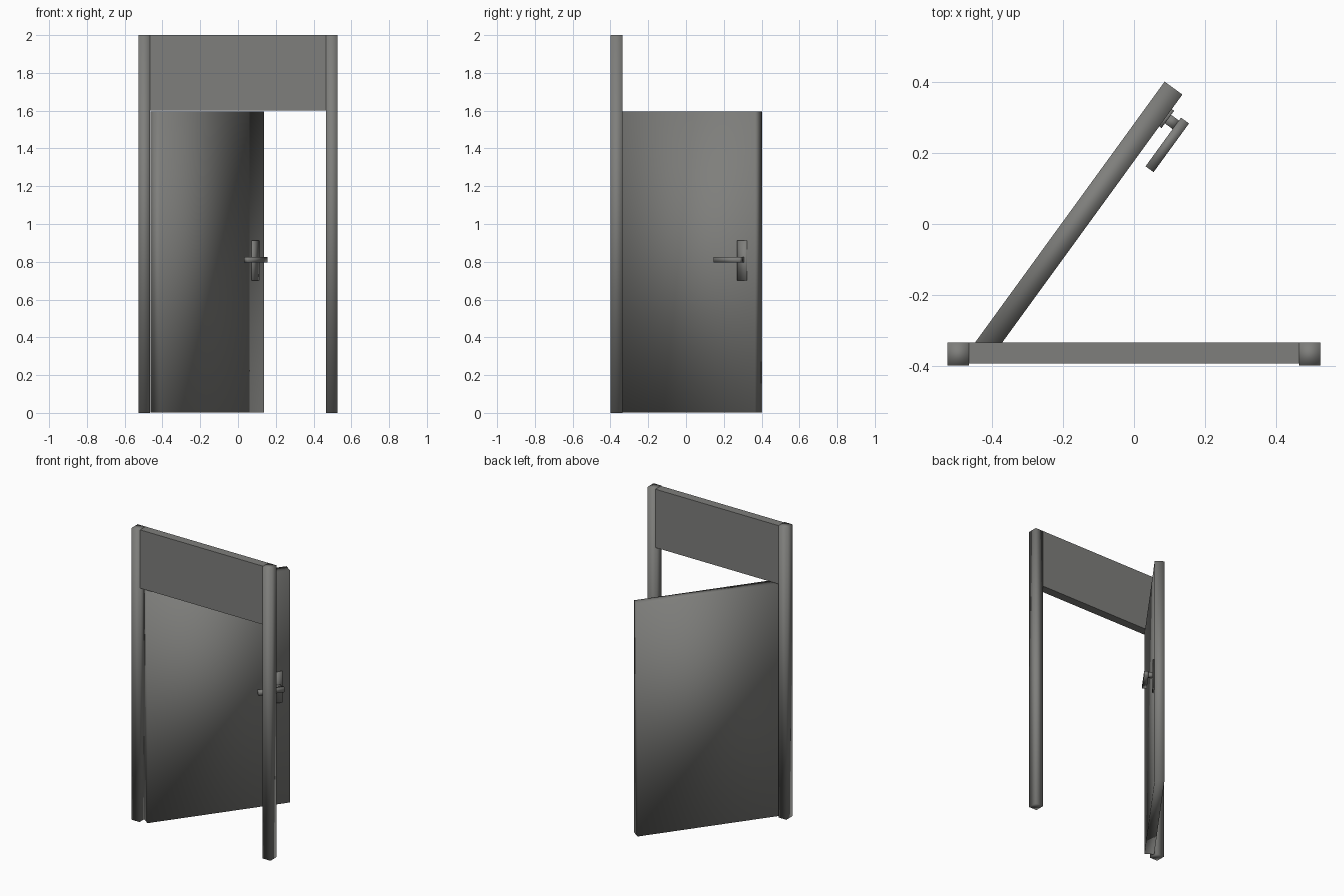
import bpy, bmesh, math
from mathutils import Matrix, Vector

if "Cube" in bpy.data.objects:
    bpy.data.objects.remove(bpy.data.objects["Cube"])

grey = bpy.data.materials.new("warm_grey")
grey.diffuse_color = (0.21, 0.21, 0.2, 1)
grey.use_nodes = True
grey.node_tree.nodes["Principled BSDF"].inputs["Base Color"].default_value = grey.diffuse_color


def box(name, lo, hi, frame=Matrix(), smooth=True):
    """Box between two corners, given in the coordinates of a frame."""
    lo, hi = Vector(lo), Vector(hi)
    bm = bmesh.new()
    bmesh.ops.create_cube(bm, size=1)
    bm.transform(frame @ Matrix.Translation((lo + hi) / 2) @ Matrix.Diagonal((*(hi - lo), 1)))
    for f in bm.faces:
        f.smooth = smooth
    mesh = bpy.data.meshes.new(name)
    bm.to_mesh(mesh)
    bm.free()
    mesh.materials.append(grey)
    obj = bpy.data.objects.new(name, mesh)
    bpy.context.collection.objects.link(obj)
    return obj


# door frame: two posts and a deep header panel
for side, x in (("left", -0.496), ("right", 0.496)):
    box(side + "_post", (x - 0.03, -0.4, 0), (x + 0.03, -0.335, 2))
box("header_panel", (-0.466, -0.394, 1.6), (0.466, -0.335, 2), smooth=False)

# open door: local x runs along the door, local -y is the handle side
swing = Matrix.Translation((-0.413, -0.391, 0)) @ Matrix.Rotation(math.radians(54), 4, 'Z')
box("door_leaf", (0, 0, 0.003), (0.935, 0.062, 1.595), swing)

# handle: back plate, stem and lever
box("handle_plate", (0.824, -0.008, 0.7), (0.884, 0.004, 0.912), swing)
box("handle_stem", (0.84, -0.04, 0.796), (0.87, 0, 0.824), swing)
box("handle_lever", (0.71, -0.063, 0.795), (0.88, -0.035, 0.825), swing)
